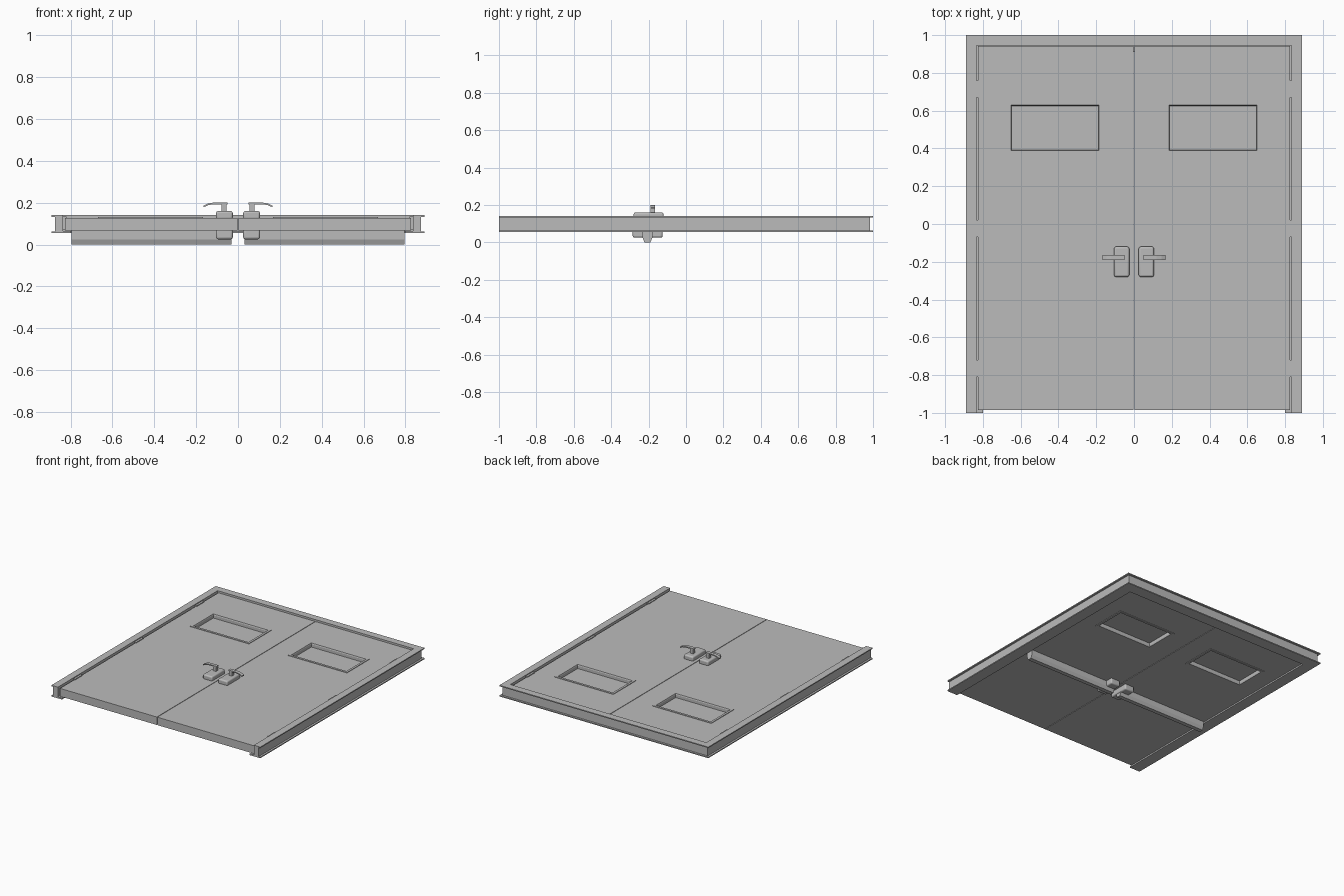
import bpy, bmesh

if "Cube" in bpy.data.objects:
    bpy.data.objects.remove(bpy.data.objects["Cube"], do_unlink=True)

GREY = bpy.data.materials.new("door_grey")
GREY.use_nodes = True
GREY.diffuse_color = (0.5, 0.5, 0.5, 1)
GREY.node_tree.nodes["Principled BSDF"].inputs["Base Color"].default_value = (0.5, 0.5, 0.5, 1)


def finish(name, bm, bevel=0):
    bmesh.ops.recalc_face_normals(bm, faces=bm.faces)
    mesh = bpy.data.meshes.new(name)
    bm.to_mesh(mesh)
    bm.free()
    mesh.materials.append(GREY)
    obj = bpy.data.objects.new(name, mesh)
    bpy.context.collection.objects.link(obj)
    if bevel:
        mod = obj.modifiers.new("rounded_edges", "BEVEL")
        mod.width, mod.segments = bevel, 3
        bpy.context.view_layer.objects.active = obj
        obj.select_set(True)
        bpy.ops.object.shade_smooth_by_angle()
        obj.select_set(False)
    return obj


def bridge(loops, closed_path, closed_loop=True, caps=False):
    """Join rows of points with quads."""
    bm = bmesh.new()
    rows = [[bm.verts.new(p) for p in loop] for loop in loops]
    n = len(rows[0])
    pairs = list(zip(rows, rows[1:])) + ([(rows[-1], rows[0])] if closed_path else [])
    for a, b in pairs:
        for i in range(n if closed_loop else n - 1):
            j = (i + 1) % n
            bm.faces.new((a[i], a[j], b[j], b[i]))
    if caps:
        bm.faces.new(rows[0])
        bm.faces.new(rows[-1])
    return bm


def rect(s, x0, x1, y0, y1, z):
    return [(s * x0, y0, z), (s * x1, y0, z), (s * x1, y1, z), (s * x0, y1, z)]


def box(name, s, x0, x1, y0, y1, z0, z1, bevel=0):
    loops = [rect(s, x0, x1, y0, y1, z) for z in (z0, z1)]
    return finish(name, bridge(loops, False, caps=True), bevel)


def grown(s, window, g, z):
    x0, x1, y0, y1 = window
    return rect(s, x0 - g, x1 + g, y0 - g, y1 + g, z)


# Three-sided frame: channel section with a door stop, mitred at the corners
section = [(0, .14), (.055, .14), (.055, .065), (.09, .065), (.09, .054),
           (0, .054), (0, .062), (.015, .062), (.015, .132), (0, .132)]
W = .89
frame = [[(u - W, -1, z) for u, z in section],
         [(u - W, 1 - u, z) for u, z in section],
         [(W - u, 1 - u, z) for u, z in section],
         [(W - u, -1, z) for u, z in section]]
finish("door_frame", bridge(frame, False, caps=True))

window = (.185, .65, .39, .628)
LOW, TOP = .066, .127

for side, s in (("left", 1), ("right", -1)):
    # Leaf with a window opening
    leaf = (.002, .827, -.985, .942)
    finish(side + "_leaf", bridge([
        rect(s, *leaf, LOW), rect(s, *leaf, TOP),
        grown(s, window, 0, TOP), grown(s, window, 0, LOW)], True))

    # Raised trim on both faces and the recessed pane
    for face, z, d in (("upper", TOP, 1), ("lower", LOW, -1)):
        finish(f"{side}_{face}_window_trim", bridge([
            grown(s, window, .018, z - d * .002), grown(s, window, .018, z + d * .004),
            grown(s, window, .001, z + d * .004), grown(s, window, -.002, z - d * .004)], True))
    box(side + "_window_pane", s, .18, .655, .385, .633, .093, .1)

    # Hinges
    for i, y in enumerate((.715, -.025, -.765)):
        box(f"{side}_hinge_{i + 1}", s, .82, .836, y - .045, y + .045, .07, .133)

    # Lock housings on both faces
    box(side + "_upper_lock_plate", s, .025, .105, -.28, -.12, .12, .16, .01)
    box(side + "_lower_lock_plate", s, .025, .105, -.285, -.125, .025, .075, .01)

    # Lever handle with a drooping tip
    box(side + "_lever_stem", s, .055, .08, -.19, -.165, .15, .196)
    spine = [(.05, .2), (.12, .2), (.145, .195), (.166, .185)]
    lever = [[(s * x, -.19, z), (s * x, -.165, z),
              (s * x, -.165, z - .008), (s * x, -.19, z - .008)] for x, z in spine]
    finish(side + "_lever", bridge(lever, False, caps=True))

    # Push bar across the underside, tapered towards its outer face
    bar = [(-.232, .07), (-.232, .025), (-.222, 0), (-.19, 0), (-.18, .025), (-.18, .07)]
    ends = [[(s * x, y, z) for y, z in bar] for x in (.03, .795)]
    finish(side + "_push_bar", bridge(ends, False, caps=True))
